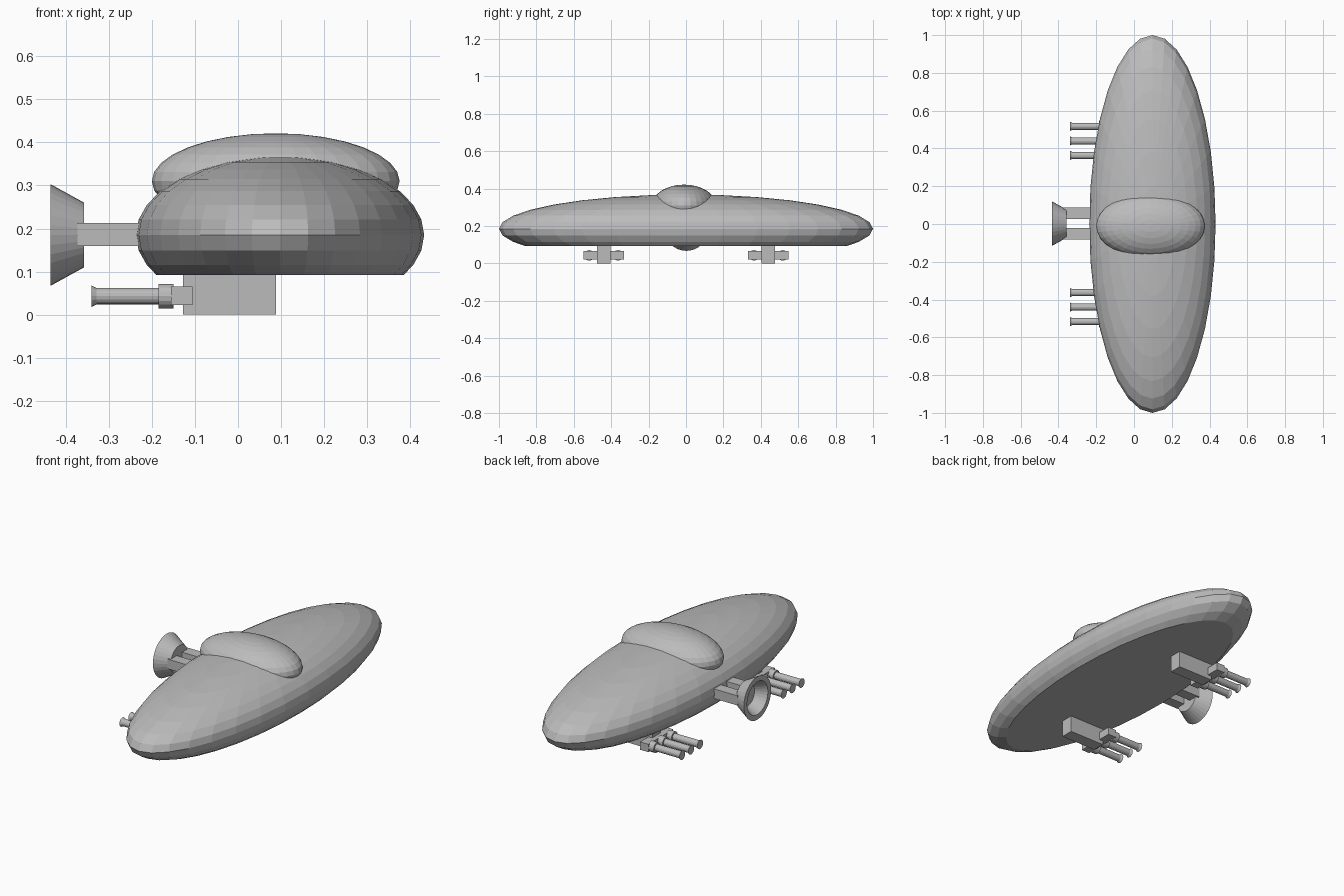
import bpy, bmesh, math
from mathutils import Matrix, Vector

if "Cube" in bpy.data.objects:
    bpy.data.objects.remove(bpy.data.objects["Cube"])

grey = bpy.data.materials.new("light grey")
grey.diffuse_color = (0.5, 0.5, 0.5, 1)
grey.use_nodes = True
grey.node_tree.nodes["Principled BSDF"].inputs["Base Color"].default_value = grey.diffuse_color


def finish(bm, name):
    bmesh.ops.recalc_face_normals(bm, faces=bm.faces)
    me = bpy.data.meshes.new(name)
    bm.to_mesh(me)
    bm.free()
    me.materials.append(grey)
    ob = bpy.data.objects.new(name, me)
    bpy.context.collection.objects.link(ob)
    return ob


def ellipsoid(name, centre, radii, cut_z=None):
    bm = bmesh.new()
    bmesh.ops.create_uvsphere(bm, u_segments=32, v_segments=16, radius=1,
                              matrix=Matrix.Translation(centre) @ Matrix.Diagonal((*radii, 1)))
    if cut_z is not None:
        cut = bmesh.ops.bisect_plane(bm, geom=bm.verts[:] + bm.edges[:] + bm.faces[:],
                                     plane_co=(0, 0, cut_z), plane_no=(0, 0, 1), clear_inner=True)
        rim = [e for e in cut["geom_cut"] if isinstance(e, bmesh.types.BMEdge)]
        bmesh.ops.edgeloop_fill(bm, edges=rim)
    return finish(bm, name)


def box(name, lo, hi):
    lo, hi = Vector(lo), Vector(hi)
    bm = bmesh.new()
    bmesh.ops.create_cube(bm, size=1, matrix=Matrix.Translation((lo + hi) / 2)
                          @ Matrix.Diagonal((*(hi - lo), 1)))
    return finish(bm, name)


def lathe_x(name, profile, y, z, sides):
    """Spin (x, radius) points around an axis parallel to x, capping both ends."""
    bm = bmesh.new()
    rings = []
    for x, r in profile:
        angles = [2 * math.pi * i / sides for i in range(sides)]
        rings.append([bm.verts.new((x, y + r * math.sin(a), z + r * math.cos(a))) for a in angles])
    for a, b in zip(rings, rings[1:]):
        for i in range(sides):
            j = (i + 1) % sides
            bm.faces.new((a[i], a[j], b[j], b[i]))
    bm.faces.new(rings[0])
    bm.faces.new(rings[-1])
    return finish(bm, name)


# Flat-bottomed hull and canopy dome
ellipsoid("hull", (0.0975, 0, 0.185), (0.3345, 1.0, 0.183), cut_z=0.092)
ellipsoid("canopy", (0.0875, -0.01, 0.31), (0.2875, 0.172, 0.111))

# Hollow engine bell on two struts
lathe_x("engine_bell", [(-0.357, 0.075), (-0.435, 0.118), (-0.435, 0.09), (-0.375, 0.06)],
        0.002, 0.185, 32)
for side, label in ((-1, "front"), (1, "back")):
    a, b = sorted((side * 0.024, side * 0.084))
    box(f"engine_strut_{label}", (-0.372, a + 0.003, 0.16), (-0.15, b + 0.003, 0.213))

    # Gun mount, cross bar and three barrels under each wing
    y = side * 0.44
    box(f"gun_mount_{label}", (-0.128, y - 0.035, 0), (0.088, y + 0.035, 0.11))
    box(f"gun_bar_{label}", (-0.155, y - 0.108, 0.022), (-0.105, y + 0.108, 0.065))
    for i in (-1, 0, 1):
        lathe_x(f"gun_barrel_{label}_{i + 2}",
                [(-0.15, 0.028), (-0.185, 0.028), (-0.185, 0.019), (-0.328, 0.019), (-0.34, 0.025)],
                y + i * 0.077, 0.043, 16)
